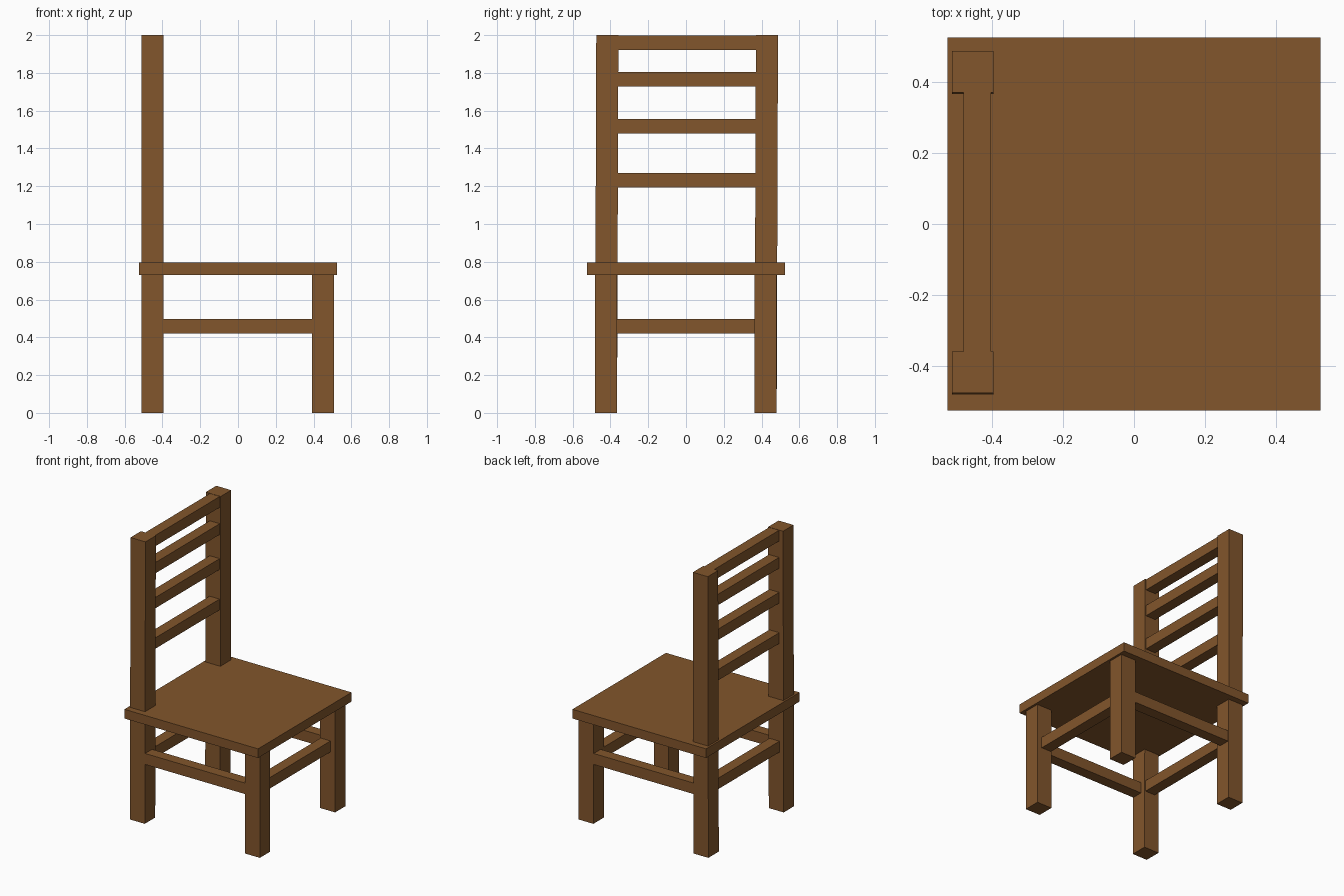
import bpy

if "Cube" in bpy.data.objects:
    bpy.data.objects.remove(bpy.data.objects["Cube"])

wood = bpy.data.materials.new("brown wood")
wood.diffuse_color = (0.223, 0.092, 0.025, 1)
wood.use_nodes = True
wood.node_tree.nodes["Principled BSDF"].inputs["Base Color"].default_value = wood.diffuse_color


def box(name, x, y, z, lean=0.0):
    """Box from (min, max) ranges; lean shifts the top along y."""
    verts = [(px, py + (lean if pz == z[1] else 0), pz)
             for pz in z for py in y for px in x]
    faces = [(0, 2, 3, 1), (4, 5, 7, 6), (0, 1, 5, 4),
             (2, 6, 7, 3), (0, 4, 6, 2), (1, 3, 7, 5)]
    mesh = bpy.data.meshes.new(name)
    mesh.from_pydata(verts, [], faces)
    mesh.materials.append(wood)
    obj = bpy.data.objects.new(name, mesh)
    bpy.context.collection.objects.link(obj)
    return obj


# Seat board
box("seat", (-0.525, 0.525), (-0.525, 0.525), (0.73, 0.795))

# Front legs and tall back posts (posts lean very slightly sideways)
for side, y in (("near", (-0.482, -0.365)), ("far", (0.363, 0.48))):
    box("short_leg_" + side, (0.392, 0.509), y, (0, 0.74))
    box("back_post_" + side, (-0.512, -0.395), y, (0, 2.0), lean=0.007)

# Stretchers between the legs
low = (0.42, 0.498)
for side, y in (("near", (-0.478, -0.4)), ("far", (0.398, 0.476))):
    box("side_stretcher_" + side, (-0.40, 0.395), y, low)
box("short_leg_stretcher", (0.395, 0.473), (-0.37, 0.37), low)
box("back_post_stretcher", (-0.48, -0.402), (-0.37, 0.37), low)

# Backrest slats
for i, top in enumerate((1.27, 1.557, 1.805, 1.998)):
    box(f"back_slat_{i + 1}", (-0.48, -0.402), (-0.37, 0.375), (top - 0.077, top))
